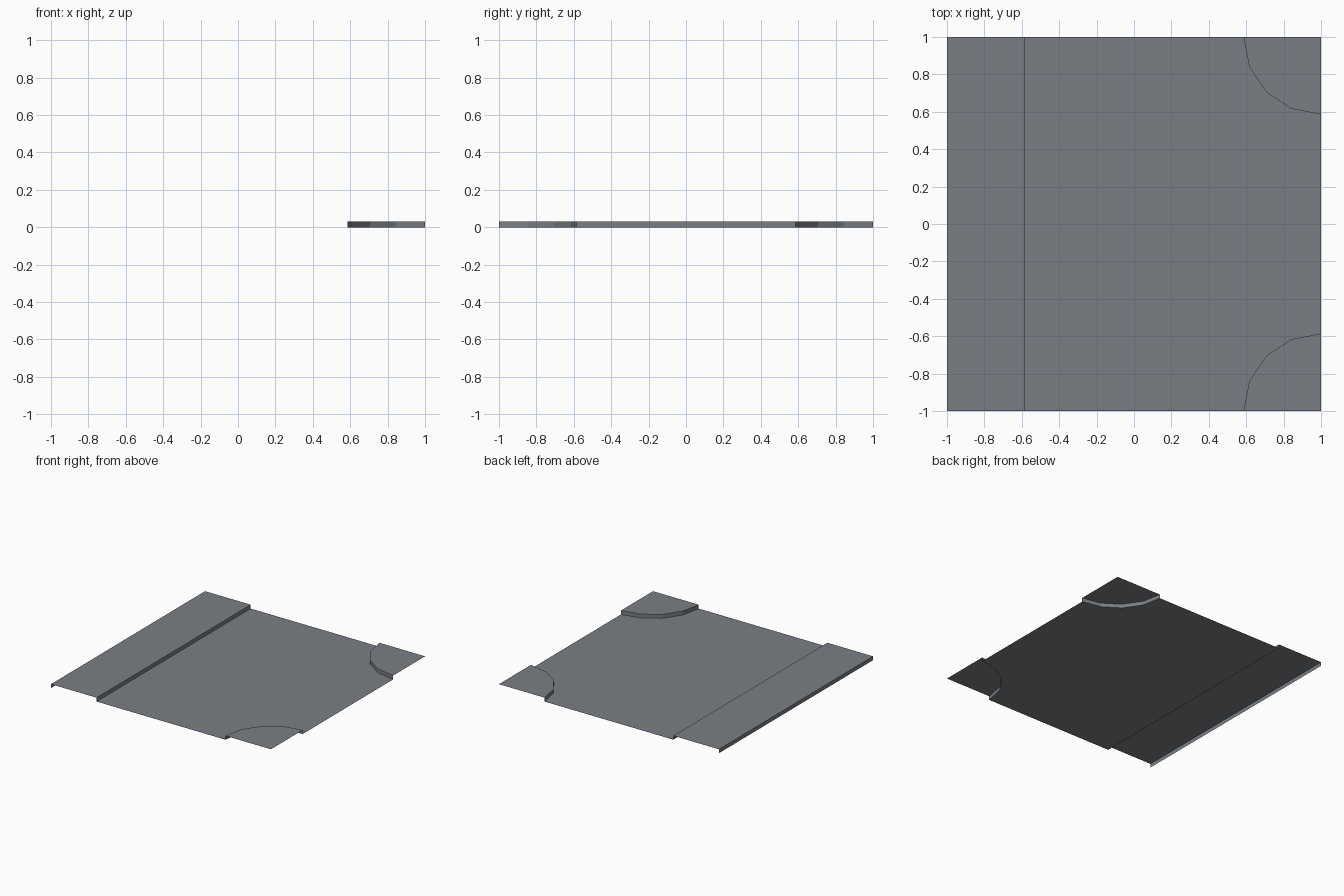
import bpy
import math

if "Cube" in bpy.data.objects:
    bpy.data.objects.remove(bpy.data.objects["Cube"])

H = 0.032       # kerb height
R = 0.415       # corner radius and pavement width
EDGE = -1 + R   # inner edge of the straight pavement

grey = bpy.data.materials.new("asphalt_grey")
grey.diffuse_color = (0.195, 0.21, 0.228, 1)
grey.use_nodes = True
grey.node_tree.nodes["Principled BSDF"].inputs["Base Color"].default_value = grey.diffuse_color


def make(name, verts, faces):
    mesh = bpy.data.meshes.new(name)
    mesh.from_pydata(verts, [], faces)
    mesh.materials.append(grey)
    mesh.update()
    bpy.context.collection.objects.link(bpy.data.objects.new(name, mesh))


def sheet(name, outline, z):
    """Flat open surface facing up; outline runs counter-clockwise."""
    make(name, [(x, y, z) for x, y in outline], [range(len(outline))])


def wall(name, path):
    """Vertical strip from the road up to the pavement, facing right of the path."""
    n = len(path)
    verts = [(x, y, z) for z in (0, H) for x, y in path]
    make(name, verts, [(i, i + 1, n + i + 1, n + i) for i in range(n - 1)])


def arc(cy, start):
    """Quarter circle in four segments about the corner (1, cy), counter-clockwise."""
    return [(1 + R * math.cos(a), cy + R * math.sin(a))
            for a in (math.radians(start + 22.5 * i) for i in range(5))]


back_arc = arc(1, 180)     # left end to bottom end
front_arc = arc(-1, 90)    # top end to left end

# Road surface between the kerbs
sheet("road", [(EDGE, -1)] + front_arc[::-1] + back_arc[::-1] + [(EDGE, 1)], 0)

# Straight pavement with kerb and outer wall
sheet("straight_pavement", [(-1, -1), (EDGE, -1), (EDGE, 1), (-1, 1)], H)
wall("straight_kerb", [(EDGE, -1), (EDGE, 1)])
wall("outer_wall", [(-1, 1), (-1, -1)])

# Rounded corner pavements with kerbs
for name, path, cy in (("back", back_arc, 1), ("front", front_arc, -1)):
    sheet(name + "_corner_pavement", path + [(1, cy)], H)
    wall(name + "_corner_kerb", path)
